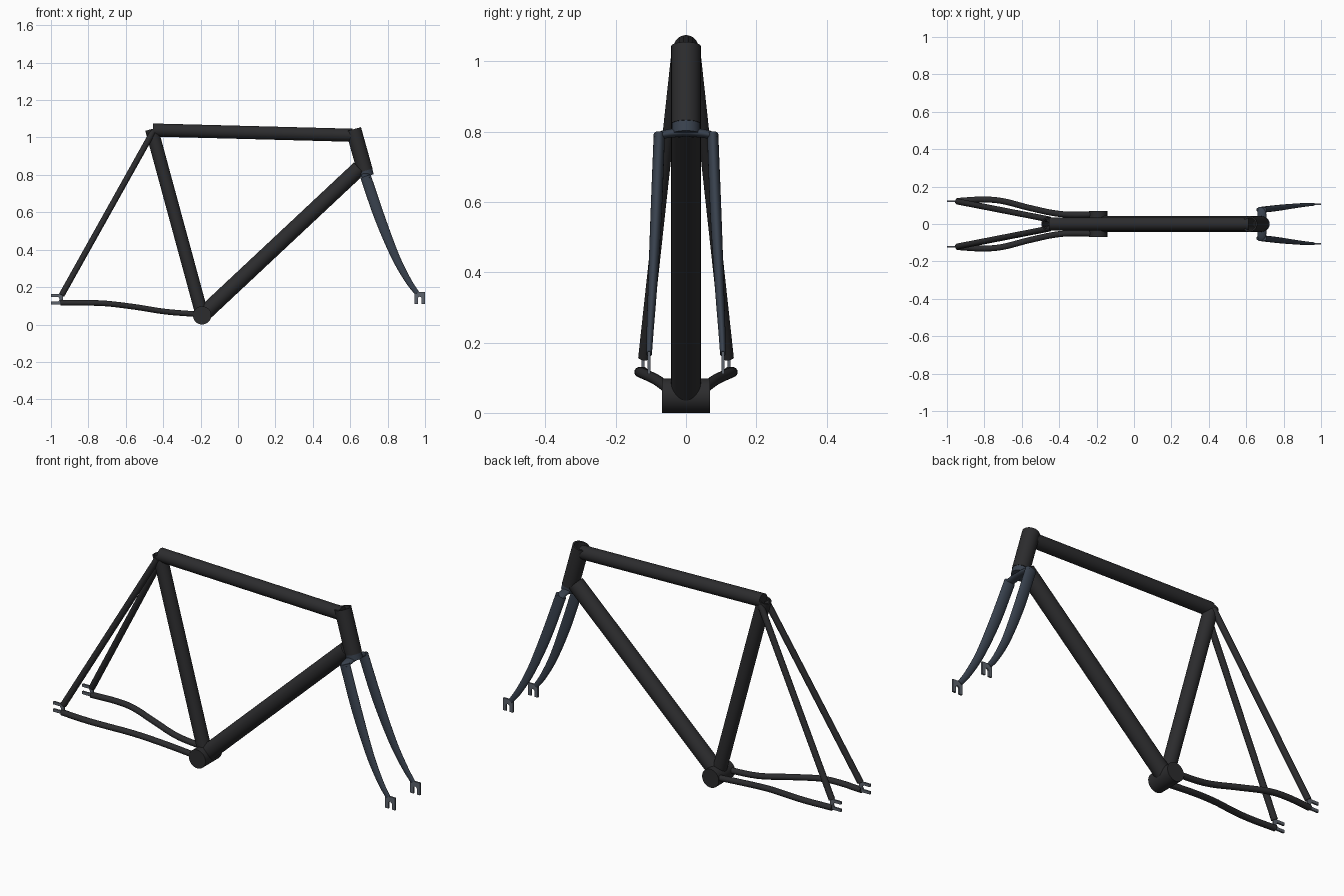
import bpy, bmesh, math
from mathutils import Vector

if "Cube" in bpy.data.objects:
    bpy.data.objects.remove(bpy.data.objects["Cube"])


def material(name, color):
    m = bpy.data.materials.new(name)
    m.diffuse_color = (*color, 1)
    m.use_nodes = True
    m.node_tree.nodes["Principled BSDF"].inputs["Base Color"].default_value = m.diffuse_color
    return m


BLACK = material("black_paint", (0.025, 0.025, 0.027))
BLUE = material("dark_blue_paint", (0.04, 0.053, 0.075))
STEEL = material("dark_steel", (0.11, 0.125, 0.15))


def finish(bm, name, mat, mirror=False, smooth=True):
    bmesh.ops.recalc_face_normals(bm, faces=bm.faces)
    me = bpy.data.meshes.new(name)
    bm.to_mesh(me)
    bm.free()
    ob = bpy.data.objects.new(name, me)
    bpy.context.collection.objects.link(ob)
    me.materials.append(mat)
    if mirror:
        mod = ob.modifiers.new("mirror", 'MIRROR')
        mod.use_axis = (False, True, False)
    if smooth:
        bpy.ops.object.select_all(action='DESELECT')
        ob.select_set(True)
        bpy.context.view_layer.objects.active = ob
        bpy.ops.object.shade_smooth_by_angle(angle=math.radians(35))
    return ob


def spline(pts, steps):
    """Catmull-Rom through tuples of any length."""
    p = [Vector(q) for q in pts]
    p = [2 * p[0] - p[1]] + p + [2 * p[-1] - p[-2]]
    out = []
    for i in range(1, len(p) - 2):
        a, b, c, d = p[i - 1:i + 3]
        for k in range(steps):
            t = k / steps
            out.append(0.5 * (2 * b + (c - a) * t + (2 * a - 5 * b + 4 * c - d) * t * t
                              + (3 * b - a - 3 * c + d) * t ** 3))
    return out + [p[-2]]


def sweep(name, pts, radii, mat, mirror=False, steps=1, ref=(0, 1, 0), inner=0, sides=32):
    """Tube along pts; radii = (along ref, across) per point; inner > 0 makes it hollow."""
    path = spline(pts, steps)
    rad = spline([(r[0], r[1], 0) for r in radii], steps)
    bm = bmesh.new()

    def ring(i, scale):
        tan = (path[min(i + 1, len(path) - 1)] - path[max(i - 1, 0)]).normalized()
        u = Vector(ref)
        u = (u - tan * u.dot(tan)).normalized()
        v = tan.cross(u)
        return [bm.verts.new(path[i] + u * math.cos(a) * rad[i][0] * scale
                             + v * math.sin(a) * rad[i][1] * scale)
                for a in (2 * math.pi * k / sides for k in range(sides))]

    rings = [ring(i, 1) for i in range(len(path))]
    if inner:
        rings += [ring(i, inner) for i in reversed(range(len(path)))]
        rings.append(rings[0])
    for a, b in zip(rings, rings[1:]):
        for k in range(sides):
            n = (k + 1) % sides
            bm.faces.new((a[k], a[n], b[n], b[k]))
    if not inner:
        bm.faces.new(rings[0])
        bm.faces.new(rings[-1])
    return finish(bm, name, mat, mirror)


def tube(name, a, b, r, mat, **kw):
    return sweep(name, [a, b], [(r, r)] * 2, mat, **kw)


def plate(name, outline, y, thick, mat):
    """Flat xz outline extruded along y and mirrored."""
    bm = bmesh.new()
    f = bm.faces.new([bm.verts.new((x, y - thick / 2, z)) for x, z in outline])
    res = bmesh.ops.extrude_face_region(bm, geom=[f])
    moved = [g for g in res["geom"] if isinstance(g, bmesh.types.BMVert)]
    bmesh.ops.translate(bm, verts=moved, vec=(0, thick, 0))
    return finish(bm, name, mat, mirror=True, smooth=False)


# main triangle
tube("bottom_bracket_shell", (-0.192, -0.069, 0.049), (-0.192, 0.069, 0.049), 0.049, BLACK,
     ref=(0, 0, 1), sides=40)
tube("seat_tube", (-0.197, 0, 0.07), (-0.462, 0, 1.045), 0.035, BLACK, inner=0.8)
tube("top_tube", (-0.455, 0, 1.04), (0.612, 0, 1.012), 0.035, BLACK)
tube("down_tube", (-0.185, 0, 0.055), (0.648, 0, 0.835), 0.042, BLACK)
tube("head_tube", (0.617, 0, 1.044), (0.679, 0, 0.822), 0.042, BLACK, inner=0.8)

# rear triangle
sweep("seat_stays", [(-0.455, 0.025, 1.03), (-0.943, 0.12, 0.157)],
      [(0.016, 0.016)] * 2, BLACK, mirror=True, sides=20)
sweep("chain_stays",
      [(-0.17, 0.052, 0.052), (-0.38, 0.052, 0.068), (-0.55, 0.084, 0.094),
       (-0.7, 0.122, 0.112), (-0.81, 0.131, 0.116), (-0.948, 0.123, 0.116)],
      [(0.016, 0.015)] * 6, BLACK, mirror=True, steps=6, sides=20)

# slotted dropouts, rear opens backward and front opens downward
plate("rear_dropouts", [(-0.935, 0.108), (-0.935, 0.162), (-1.0, 0.162), (-1.0, 0.147),
                        (-0.96, 0.147), (-0.953, 0.135), (-0.96, 0.123), (-1.0, 0.123),
                        (-1.0, 0.108)], 0.122, 0.009, STEEL)
plate("front_dropouts", [(0.943, 0.175), (1.0, 0.175), (1.0, 0.11), (0.982, 0.11),
                         (0.982, 0.143), (0.972, 0.15), (0.962, 0.143), (0.962, 0.11),
                         (0.943, 0.11)], 0.105, 0.009, STEEL)

# fork
tube("fork_collar", (0.679, 0, 0.823), (0.687, 0, 0.793), 0.04, BLUE)
sweep("fork_crown", [(0.684, -0.088, 0.783), (0.684, -0.06, 0.793), (0.684, 0, 0.799),
                     (0.684, 0.06, 0.793), (0.684, 0.088, 0.783)],
      [(0.021, 0.009), (0.023, 0.012), (0.024, 0.013), (0.023, 0.012), (0.021, 0.009)],
      BLUE, steps=5, ref=(1, 0, 0))
sweep("fork_blades", [(0.682, 0.076, 0.792), (0.76, 0.085, 0.565), (0.843, 0.095, 0.36),
                      (0.91, 0.102, 0.235), (0.957, 0.105, 0.168)],
      [(0.016, 0.029), (0.016, 0.028), (0.013, 0.022), (0.01, 0.017), (0.008, 0.013)],
      BLUE, mirror=True, steps=6)
